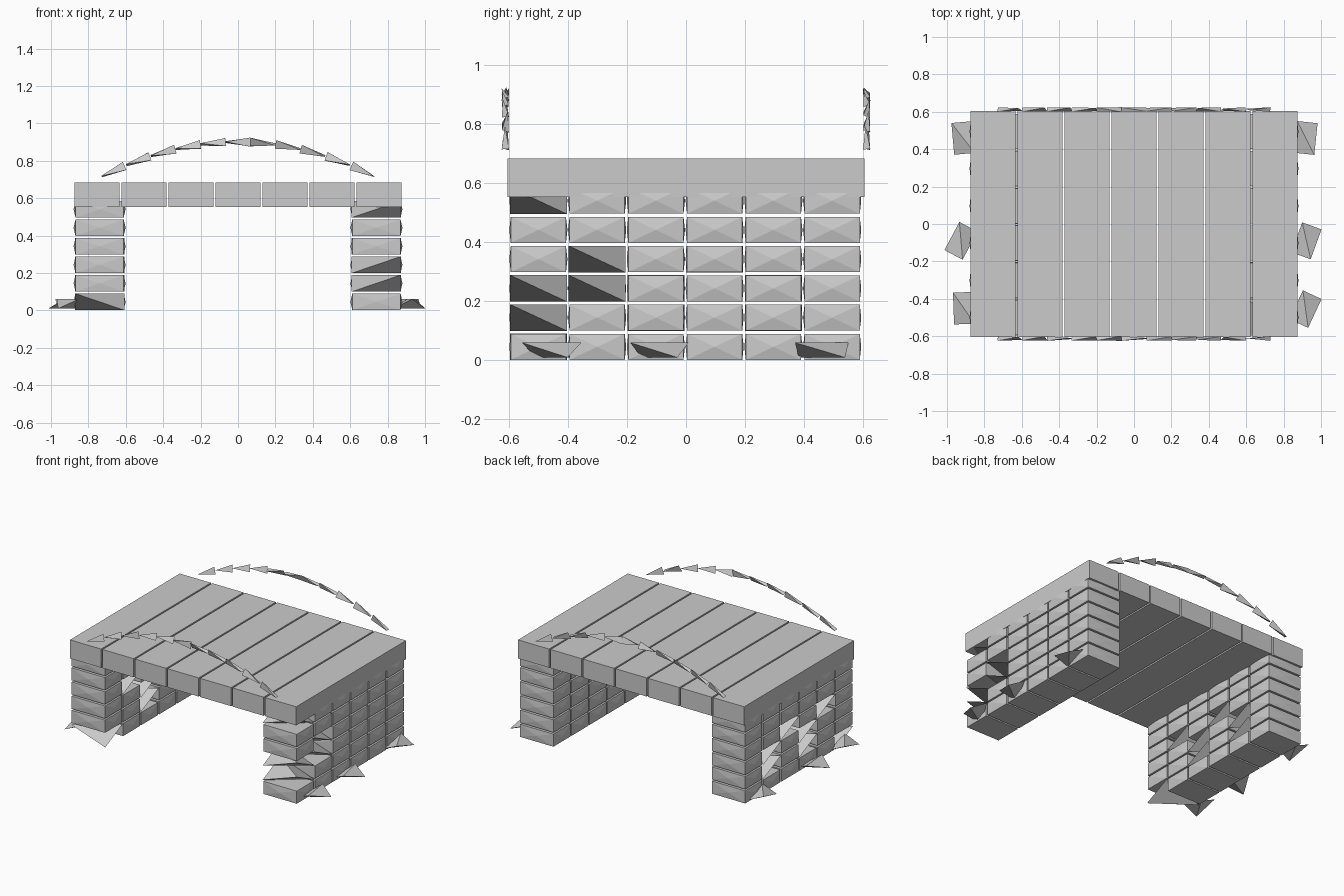
import bpy, bmesh, random
from math import atan, radians
from mathutils import Matrix, Vector

if "Cube" in bpy.data.objects:
    bpy.data.objects.remove(bpy.data.objects["Cube"])

random.seed(4)


def finish(name, bm):
    bmesh.ops.recalc_face_normals(bm, faces=bm.faces)
    me = bpy.data.meshes.new(name)
    bm.to_mesh(me)
    bm.free()
    ob = bpy.data.objects.new(name, me)
    bpy.context.collection.objects.link(ob)
    return ob


def box(bm, centre, size):
    m = Matrix.Translation(centre) @ Matrix.Diagonal((*size, 1))
    verts = bmesh.ops.create_cube(bm, size=1, matrix=m)["verts"]
    return {f for v in verts for f in v.link_faces}


def bulged_block(bm, centre, size):
    # box whose four side faces rise to a shallow point
    for f in list(box(bm, centre, size)):
        f.normal_update()
        n = f.normal.copy()
        if abs(n.z) < 0.5:
            tip = bmesh.ops.poke(bm, faces=[f])["verts"][0]
            tip.co += n * (0.01 if abs(n.x) > 0.5 else 0.005)


def tetra(bm, matrix, points):
    vs = [bm.verts.new(matrix @ Vector(p)) for p in points]
    for a, b, c in ((0, 1, 2), (0, 2, 3), (0, 3, 1), (1, 3, 2)):
        bm.faces.new((vs[a], vs[b], vs[c]))


# wedge on alternate box corners, and a sliver with crossed end edges
WEDGE = ((.5, -.5, .5), (.5, .5, -.5), (-.5, -.5, -.5), (-.5, .5, .5))
SLIVER = ((.5, 0, -.5), (.5, 0, .5), (-.5, -.5, 0), (-.5, .5, 0))

# stone piers: six courses of six blocks, some broken to wedges (column, course)
broken = {
    1: {(0, 1), (0, 2), (1, 2), (1, 3), (0, 5)},
    -1: {(0, 0), (4, 1), (4, 2), (3, 3), (2, 1), (2, 2), (1, 3)},
}
for side, label in ((-1, "left"), (1, "right")):
    bm = bmesh.new()
    for col in range(6):
        for row in range(6):
            c = Vector((side * 0.74, -0.5 + col * 0.199, 0.046 + row * 0.099))
            size = (0.258, 0.187, 0.088)
            if (col, row) in broken[side]:
                m = Matrix.Translation(c) @ Matrix.Diagonal((side * 0.265, 0.193, 0.09, 1))
                tetra(bm, m, WEDGE)
            else:
                bulged_block(bm, c, size)
    finish(label + "_pier", bm)

# deck slabs
bm = bmesh.new()
for i in range(-3, 4):
    box(bm, (i * 0.251, 0, 0.619), (0.24, 1.21, 0.13))
finish("deck_slabs", bm)

# arched rails made of slivers
for side, label in ((-1, "front"), (1, "back")):
    bm = bmesh.new()
    for i in range(-5, 6):
        x = i * 0.1335
        flip = -1 if i > 0 else 1
        m = (Matrix.Translation((x, side * 0.612, 0.9 - 0.35 * x * x))
             @ Matrix.Rotation(atan(0.7 * x), 4, 'Y')
             @ Matrix.Rotation(radians(random.uniform(-35, 35)), 4, 'X')
             @ Matrix.Diagonal((flip * 0.135, 0.025, 0.05, 1)))
        tetra(bm, m, SLIVER)
    finish(label + "_arch_rail", bm)

# rubble at the feet: x, y, turn in degrees
bm = bmesh.new()
for x, y, turn in ((-0.914, 0.46, 5), (-0.925, -0.09, -28), (-0.91, -0.45, 2),
                   (0.918, 0.46, -6), (0.922, -0.09, -20), (0.917, -0.455, -25)):
    m = (Matrix.Translation((x, y, 0.035)) @ Matrix.Rotation(radians(turn), 4, 'Z')
         @ Matrix.Diagonal((0.11, 0.17, 0.05, 1)))
    tetra(bm, m, WEDGE)
finish("rubble", bm)
